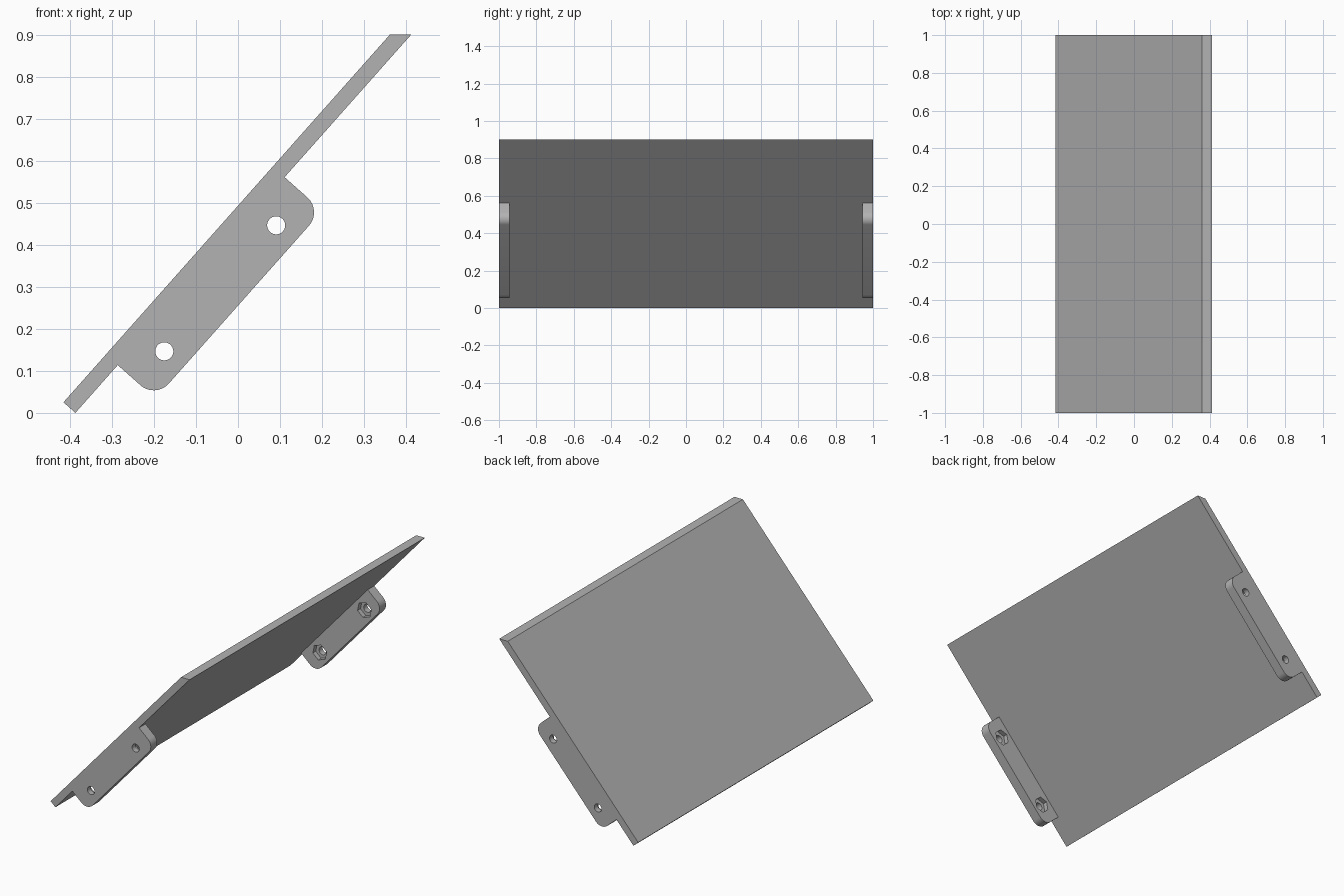
import bpy
import bmesh
from math import cos, sin, pi, radians
from mathutils import Vector

if "Cube" in bpy.data.objects:
    bpy.data.objects.remove(bpy.data.objects["Cube"], do_unlink=True)

# Single grey material
GREY = (0.45, 0.45, 0.45, 1.0)
grey = bpy.data.materials.new("plain_grey")
grey.use_nodes = True
grey.diffuse_color = GREY
grey.node_tree.nodes["Principled BSDF"].inputs["Base Color"].default_value = GREY

# Slope frame: u runs up the panel, v points away from its underside
TILT = radians(48.4)
U = Vector((cos(TILT), sin(TILT)))
V = Vector((sin(TILT), -cos(TILT)))
FOOT = Vector((-0.387, 0.0))
THICK, HEIGHT = 0.038, 0.9
TAB_START, TAB_LEN, TAB_DEPTH, TAB_R = 0.152, 0.598, 0.12, 0.048
TAB_INNER = 0.945
HOLES = (0.098, 0.499)


def slope_point(u, v):
    return FOOT + U * u + V * v


def prism(name, outline, y0, y1):
    """Extrude an x-z outline between two y positions."""
    bm = bmesh.new()
    face = bm.faces.new([bm.verts.new((p[0], y0, p[1])) for p in outline])
    ext = bmesh.ops.extrude_face_region(bm, geom=[face])
    moved = [g for g in ext["geom"] if isinstance(g, bmesh.types.BMVert)]
    bmesh.ops.translate(bm, verts=moved, vec=(0, y1 - y0, 0))
    bmesh.ops.recalc_face_normals(bm, faces=bm.faces)
    mesh = bpy.data.meshes.new(name)
    bm.to_mesh(mesh)
    bm.free()
    mesh.materials.append(grey)
    obj = bpy.data.objects.new(name, mesh)
    bpy.context.collection.objects.link(obj)
    return obj


def arc(u, v, radius, start, end, steps):
    """Points around (u, v) in the slope frame."""
    angles = [start + (end - start) * i / steps for i in range(steps + 1)]
    return [slope_point(u + radius * cos(a), v + radius * sin(a)) for a in angles]


def cut(target, cutter):
    """Subtract the cutter, then discard it."""
    cutter.hide_render = True
    mod = target.modifiers.new("cut", "BOOLEAN")
    mod.operation = "DIFFERENCE"
    mod.solver = "EXACT"
    mod.object = cutter
    bpy.ops.object.select_all(action="DESELECT")
    bpy.context.view_layer.objects.active = target
    target.select_set(True)
    bpy.ops.object.modifier_apply(modifier=mod.name)
    bpy.data.objects.remove(cutter, do_unlink=True)


# Sloping panel with its top edge trimmed level
def at_top(v):
    return slope_point((HEIGHT - FOOT.y - V.y * v) / U.y, v)


prism("sloping_panel",
      [slope_point(0, 0), at_top(0), at_top(-THICK), slope_point(0, -THICK)], -1, 1)

# Mounting tabs with bolt holes and hexagonal nut pockets on the inner side
tab_outline = [slope_point(TAB_START, 0), slope_point(TAB_START + TAB_LEN, 0)]
tab_outline += arc(TAB_START + TAB_LEN - TAB_R, TAB_DEPTH - TAB_R, TAB_R, 0, pi / 2, 12)
tab_outline += arc(TAB_START + TAB_R, TAB_DEPTH - TAB_R, TAB_R, pi / 2, pi, 12)

for name, side in (("front_mounting_tab", -1), ("back_mounting_tab", 1)):
    tab = prism(name, tab_outline, side * TAB_INNER, side)
    for hole in HOLES:
        u, v = TAB_START + hole, TAB_DEPTH / 2 + 0.001
        bolt = arc(u, v, 0.0215, 0, 2 * pi, 32)[:-1]
        nut = arc(u, v, 0.043, pi / 6, pi / 6 + 2 * pi, 6)[:-1]
        cut(tab, prism("bolt_cutter", bolt, side * 0.9, side * 1.1))
        cut(tab, prism("nut_cutter", nut, side * 0.9, side * (TAB_INNER + 0.025)))
    bpy.ops.object.shade_smooth_by_angle(angle=radians(30))
